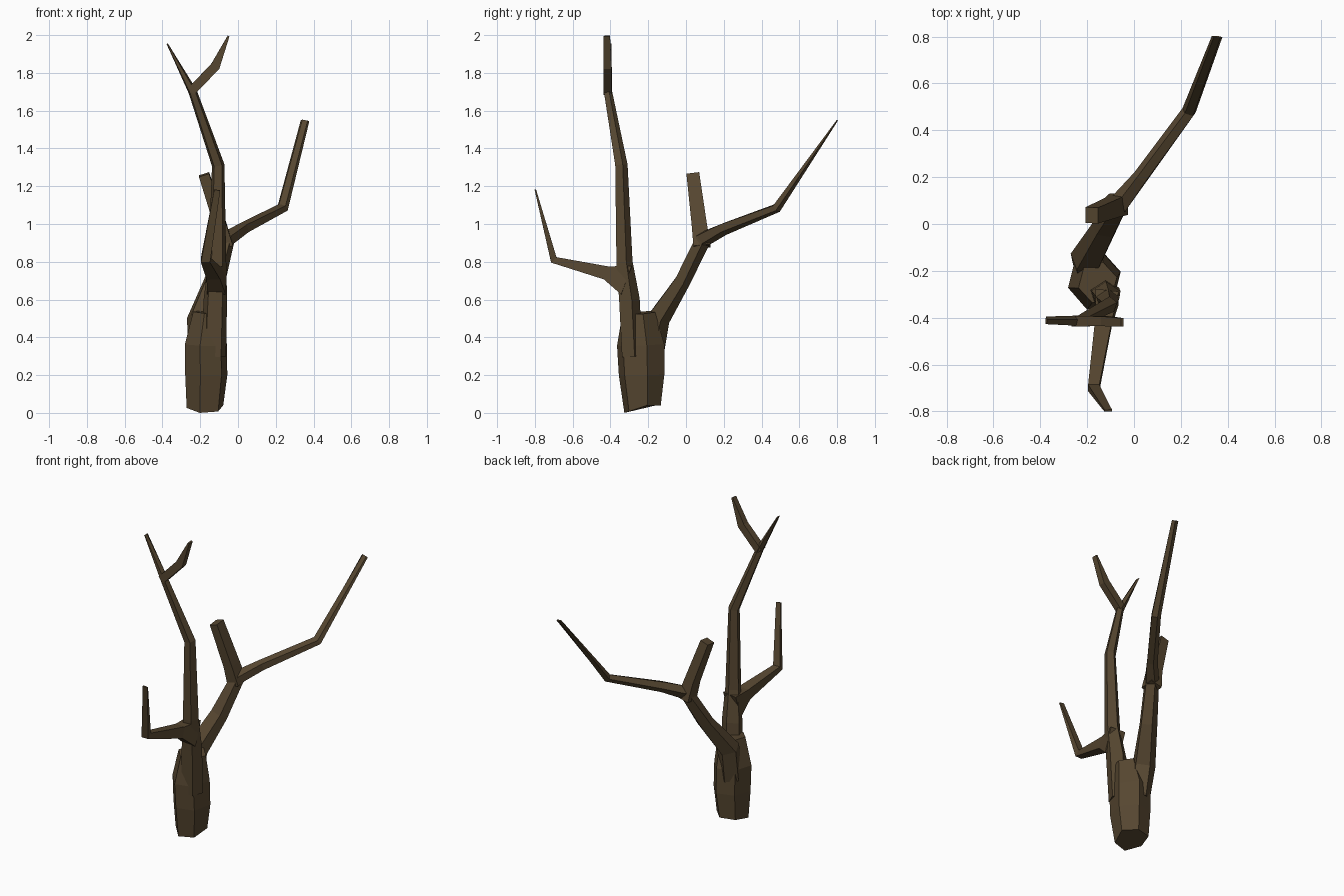
import bpy, bmesh, math
from mathutils import Vector

bark = bpy.data.materials.new("dark brown bark")
bark.diffuse_color = (0.093, 0.062, 0.030, 1)


def limb(name, stations, sides=4, turn=0.0):
    """Faceted tube; station = (x, y, z, half width along x, half depth)."""
    bm = bmesh.new()
    pts = [Vector(s[:3]) for s in stations]
    scale = 1 / math.cos(math.pi / 4) if sides == 4 and turn == 0 else 1.0
    phase = math.pi / 4 if sides == 4 and turn == 0 else turn
    rings = []
    for i, s in enumerate(stations):
        t = Vector()
        if i > 0:
            t += (pts[i] - pts[i - 1]).normalized()
        if i < len(pts) - 1:
            t += (pts[i + 1] - pts[i]).normalized()
        t.normalize()
        u = Vector((1, 0, 0))
        u = (u - t * u.dot(t)).normalized()
        v = t.cross(u)
        ring = []
        for k in range(sides):
            a = phase + 2 * math.pi * k / sides
            ring.append(bm.verts.new(pts[i] + u * s[3] * scale * math.cos(a)
                                     + v * s[4] * scale * math.sin(a)))
        rings.append(ring)
    for a, b in zip(rings, rings[1:]):
        for k in range(sides):
            j = (k + 1) % sides
            bm.faces.new((a[k], a[j], b[j], b[k]))
    bm.faces.new(rings[0][::-1])
    bm.faces.new(rings[-1])
    bmesh.ops.recalc_face_normals(bm, faces=bm.faces)
    mesh = bpy.data.meshes.new(name)
    mesh.materials.append(bark)
    if name == "trunk":
        # ragged foot: the front corner touches the ground
        for v in rings[0]:
            v.co.z = max(0, min(0.04, 0.04 * (v.co.y + 0.32) / 0.10))
    bm.to_mesh(mesh)
    bm.free()
    ob = bpy.data.objects.new(name, mesh)
    bpy.context.collection.objects.link(ob)
    return ob


# Trunk, up to the fork
limb("trunk", [(-0.175, -0.23, 0.0, 0.10, 0.10),
               (-0.168, -0.235, 0.20, 0.115, 0.125),
               (-0.17, -0.24, 0.36, 0.115, 0.13),
               (-0.155, -0.25, 0.53, 0.085, 0.09)], 6, 0.25)

# Tall front stem and its side twig
limb("tall_stem", [(-0.13, -0.29, 0.30, 0.07, 0.06),
                   (-0.12, -0.305, 0.60, 0.065, 0.06),
                   (-0.11, -0.33, 0.80, 0.05, 0.047),
                   (-0.105, -0.345, 1.31, 0.035, 0.036),
                   (-0.24, -0.415, 1.70, 0.024, 0.024),
                   (-0.375, -0.413, 1.955, 0.004, 0.018)], 5, 0.3)
limb("top_twig", [(-0.25, -0.415, 1.70, 0.024, 0.022),
                  (-0.12, -0.415, 1.835, 0.025, 0.021),
                  (-0.05, -0.42, 1.995, 0.005, 0.018)])

# Low twig reaching forward
limb("front_branch", [(-0.115, -0.31, 0.70, 0.05, 0.08),
                      (-0.13, -0.42, 0.74, 0.036, 0.036),
                      (-0.172, -0.70, 0.81, 0.024, 0.020),
                      (-0.11, -0.797, 1.18, 0.016, 0.004)])

# Rear stem, leaning back to its own fork, then the long arm
limb("rear_stem", [(-0.195, -0.19, 0.30, 0.07, 0.07),
                   (-0.20, -0.15, 0.50, 0.075, 0.065),
                   (-0.125, -0.02, 0.70, 0.06, 0.045),
                   (-0.06, 0.09, 0.92, 0.045, 0.045),
                   (0.03, 0.20, 0.975, 0.035, 0.035),
                   (0.235, 0.48, 1.085, 0.032, 0.026),
                   (0.355, 0.80, 1.548, 0.024, 0.004)], 5, 0.3)
limb("rear_stub", [(-0.065, 0.085, 0.88, 0.04, 0.045),
                   (-0.095, 0.07, 1.00, 0.032, 0.040),
                   (-0.18, 0.037, 1.262, 0.028, 0.034)])
